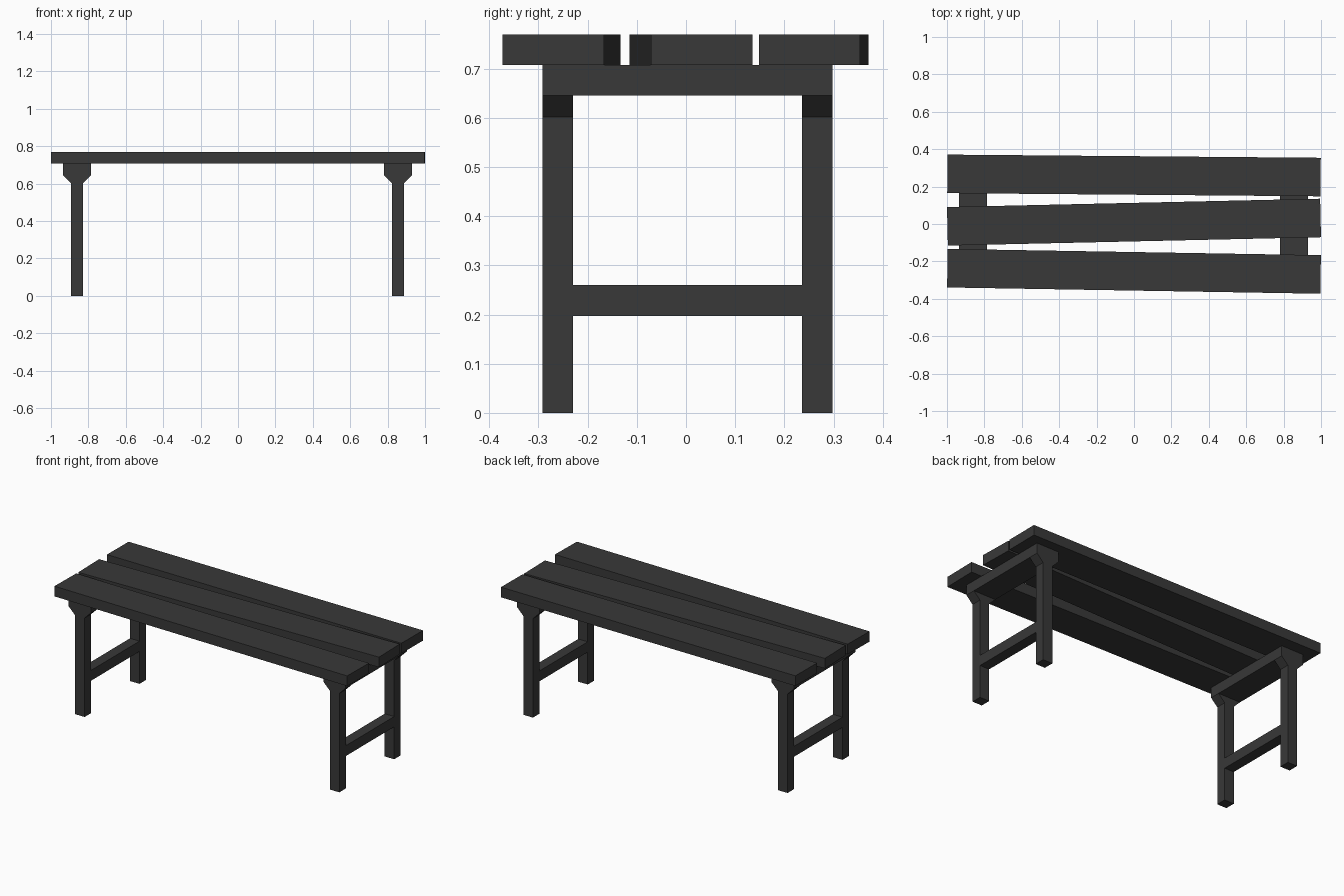
import bpy
import bmesh

if "Cube" in bpy.data.objects:
    bpy.data.objects.remove(bpy.data.objects["Cube"])

paint = bpy.data.materials.new("dark grey paint")
paint.diffuse_color = (0.04, 0.04, 0.04, 1)
paint.use_nodes = True
paint.node_tree.nodes["Principled BSDF"].inputs["Base Color"].default_value = paint.diffuse_color

LEG_HALF, CAP_HALF = 0.032, 0.075       # half widths along x
Y_FRONT, Y_BACK, THICK = -0.292, 0.298, 0.062
Z_SHOULDER, Z_BEAM, Z_SEAT, Z_TOP = 0.602, 0.645, 0.707, 0.769


def extrude_y(name, profile, x, y0, y1):
    """Closed solid from an x-z profile, running from y0 to y1."""
    bm = bmesh.new()
    face = bm.faces.new([bm.verts.new((x + px, y0, pz)) for px, pz in profile])
    new = bmesh.ops.extrude_face_region(bm, geom=[face])["geom"]
    bmesh.ops.translate(bm, vec=(0, y1 - y0, 0),
                        verts=[g for g in new if isinstance(g, bmesh.types.BMVert)])
    bmesh.ops.recalc_face_normals(bm, faces=bm.faces)
    mesh = bpy.data.meshes.new(name)
    bm.to_mesh(mesh)
    bm.free()
    mesh.materials.append(paint)
    obj = bpy.data.objects.new(name, mesh)
    bpy.context.collection.objects.link(obj)
    return obj


def rect(half, z0, z1):
    return [(-half, z0), (half, z0), (half, z1), (-half, z1)]


# Leg outline flaring out to the beam width at the top
leg = [(-LEG_HALF, 0), (LEG_HALF, 0), (LEG_HALF, Z_SHOULDER), (CAP_HALF, Z_BEAM),
       (-CAP_HALF, Z_BEAM), (-LEG_HALF, Z_SHOULDER)]

# Two end frames: legs, beam under the seat, low stretcher
for side, x in (("left", -0.861), ("right", 0.855)):
    extrude_y(f"{side}_front_leg", leg, x, Y_FRONT, Y_FRONT + THICK)
    extrude_y(f"{side}_back_leg", leg, x, Y_BACK - THICK, Y_BACK)
    extrude_y(f"{side}_beam", rect(CAP_HALF, Z_BEAM, Z_SEAT), x, Y_FRONT, Y_BACK)
    extrude_y(f"{side}_stretcher", rect(LEG_HALF, 0.197, 0.26), x,
              Y_FRONT + THICK, Y_BACK - THICK)

# Three seat planks, each slightly askew
for name, y, angle in (("front", -0.253, -0.0168), ("middle", 0.010, 0.0223),
                       ("back", 0.2595, -0.0085)):
    plank = extrude_y(f"{name}_seat_plank", rect(0.9977, Z_SEAT, Z_TOP), 0, -0.103, 0.103)
    plank.location.y = y
    plank.rotation_euler.z = angle
